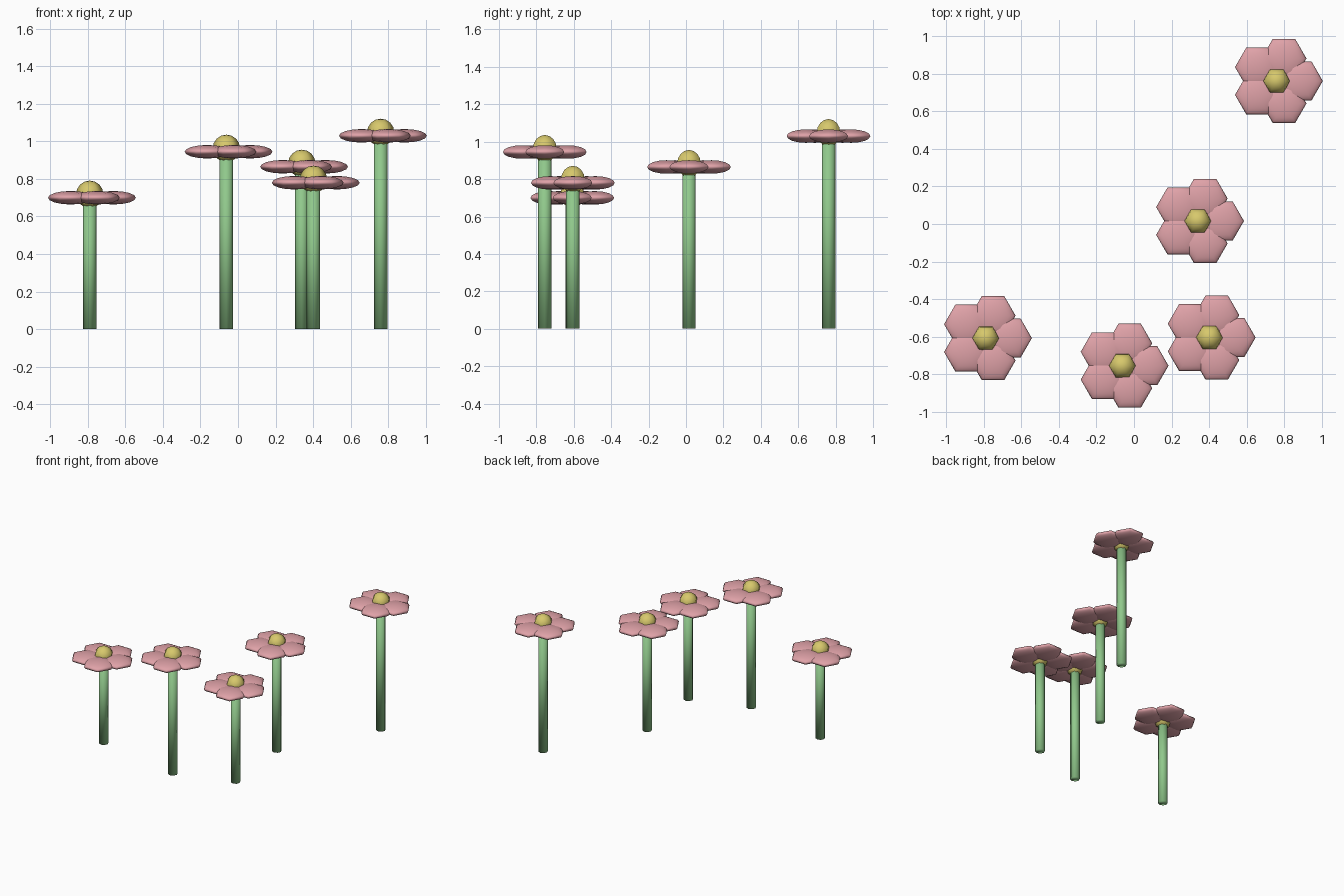
import bpy
from math import cos, sin, pi

cube = bpy.data.objects.get("Cube")
if cube:
    bpy.data.objects.remove(cube, do_unlink=True)


def material(name, rgb):
    mat = bpy.data.materials.new(name)
    mat.use_nodes = True
    mat.diffuse_color = (*rgb, 1)
    mat.node_tree.nodes["Principled BSDF"].inputs["Base Color"].default_value = (*rgb, 1)
    return mat


PINK = material("petal pink", (0.74, 0.36, 0.39))
YELLOW = material("centre yellow", (0.68, 0.58, 0.15))
GREEN = material("stem green", (0.28, 0.58, 0.26))


def finish(name, mat):
    obj = bpy.context.object
    obj.name = name
    obj.data.materials.append(mat)
    bpy.ops.object.shade_smooth()
    return obj


def ball(name, mat, radius, location, flatten=1):
    # Six-sided ball with corners pointing along y
    bpy.ops.mesh.primitive_uv_sphere_add(segments=6, ring_count=8, radius=radius,
                                         location=location, rotation=(0, 0, pi / 2))
    obj = finish(name, mat)
    obj.scale.z = flatten
    return obj


def flower(n, x, y, z):
    # Stem, smooth over its caps
    bpy.ops.mesh.primitive_cylinder_add(vertices=8, radius=0.036, depth=z,
                                        location=(x, y, z / 2))
    finish(f"stem_{n}", GREEN)
    # Five flattened petals around the centre
    for i in range(5):
        a = i * 2 * pi / 5
        ball(f"petal_{n}_{i + 1}", PINK, 0.12,
             (x + 0.126 * cos(a), y + 0.126 * sin(a), z), 0.3)
    # Yellow centre, raised a little above the petals
    ball(f"flower_centre_{n}", YELLOW, 0.073, (x, y, z + 0.018))


# Ground position and petal height of each flower
PLACES = [(0.76, 0.762, 1.03), (0.34, 0.016, 0.865), (-0.79, -0.608, 0.7),
          (-0.062, -0.755, 0.945), (0.402, -0.605, 0.78)]
for n, place in enumerate(PLACES, 1):
    flower(n, *place)
